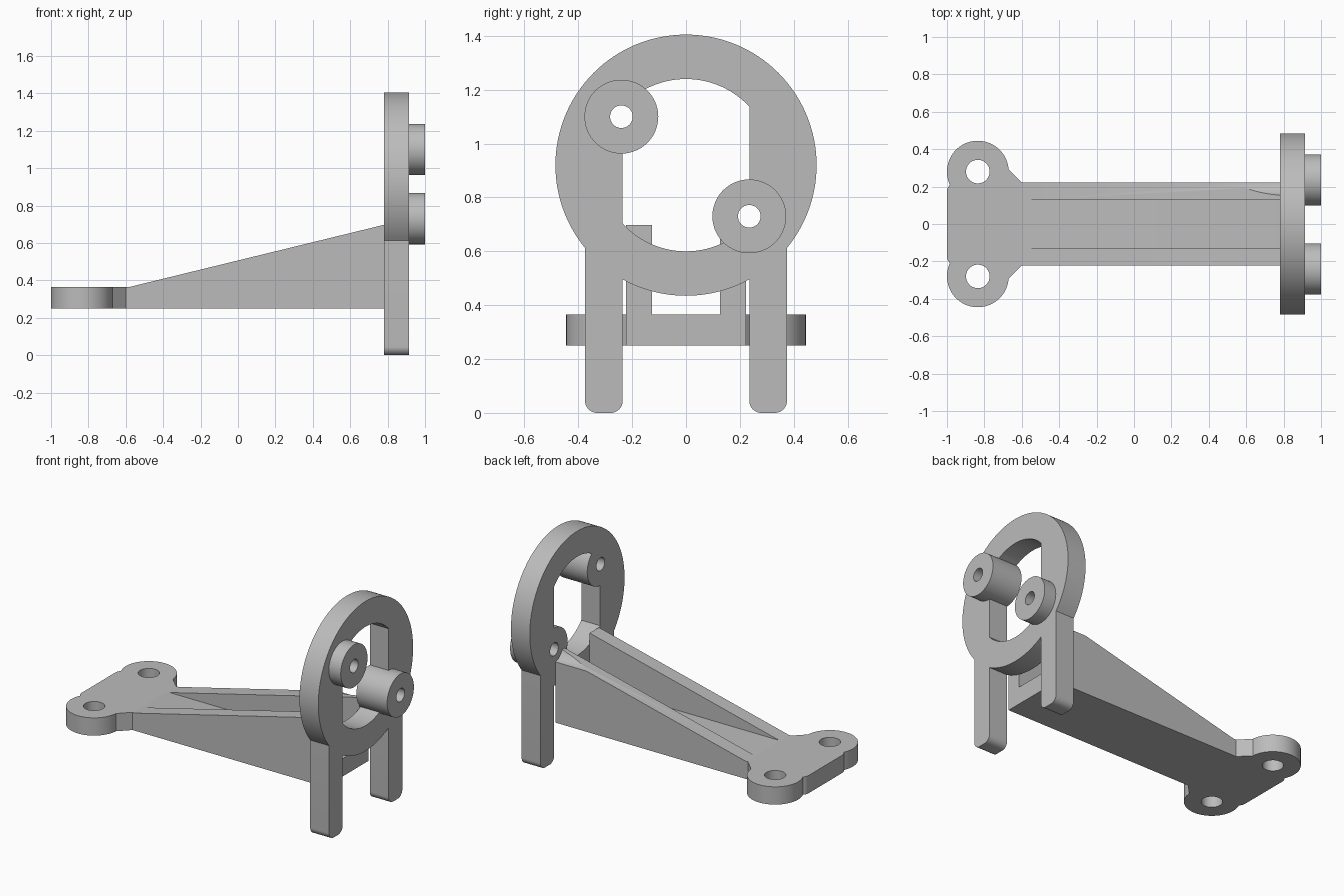
import bpy
import bmesh
from math import pi, cos, sin

cube = bpy.data.objects.get("Cube")
if cube:
    bpy.data.objects.remove(cube, do_unlink=True)

GREY = (0.5, 0.5, 0.5, 1.0)
mat = bpy.data.materials.new("plain grey")
mat.use_nodes = True
mat.diffuse_color = GREY
mat.node_tree.nodes["Principled BSDF"].inputs["Base Color"].default_value = GREY


def arc(cu, cv, r, start=0, end=2 * pi, steps=96):
    """Points of an arc; a full turn leaves out the repeated last point."""
    full = end - start >= 2 * pi
    count = steps if full else steps + 1
    return [(cu + r * cos(start + (end - start) * i / steps),
             cv + r * sin(start + (end - start) * i / steps)) for i in range(count)]


def prism(name, points, axis, lo, hi):
    """Extrude a flat outline along x (y,z), y (x,z) or z (x,y)."""
    place = {"x": lambda u, v: (lo, u, v),
             "y": lambda u, v: (u, lo, v),
             "z": lambda u, v: (u, v, lo)}[axis]
    bm = bmesh.new()
    face = bm.faces.new([bm.verts.new(place(u, v)) for u, v in points])
    out = bmesh.ops.extrude_face_region(bm, geom=[face])
    shift = [(hi - lo) if a == axis else 0 for a in "xyz"]
    new = [g for g in out["geom"] if isinstance(g, bmesh.types.BMVert)]
    bmesh.ops.translate(bm, verts=new, vec=shift)
    bmesh.ops.recalc_face_normals(bm, faces=bm.faces)
    mesh = bpy.data.meshes.new(name)
    bm.to_mesh(mesh)
    bm.free()
    mesh.materials.append(mat)
    obj = bpy.data.objects.new(name, mesh)
    bpy.context.collection.objects.link(obj)
    return obj


def combine(target, other, operation):
    """Boolean the other solid into the target, then discard it."""
    mod = target.modifiers.new("combine", "BOOLEAN")
    mod.operation, mod.solver, mod.object = operation, "EXACT", other
    bpy.context.view_layer.objects.active = target
    bpy.ops.object.modifier_apply(modifier=mod.name)
    bpy.data.objects.remove(other, do_unlink=True)


def finish(obj):
    bpy.ops.object.select_all(action="DESELECT")
    obj.select_set(True)
    bpy.context.view_layer.objects.active = obj
    bpy.ops.object.shade_smooth_by_angle(angle=pi / 6)


BACK, FACE, TIP = 0.78, 0.915, 1.0      # ring thickness and boss end along x
RING_Z = 0.92
BOSSES = [(-0.24, 1.10), (0.235, 0.73)]

# Ring with two legs running up through its sides
ring = prism("ring_frame", arc(0, RING_Z, 0.485, steps=128), "x", BACK, FACE)
combine(ring, prism("ring_hole", arc(0, RING_Z, 0.32, steps=128), "x", 0.7, 1.1), "DIFFERENCE")
for side in (-1, 1):
    mid, half, r = side * 0.305, 0.07, 0.045
    outline = [(mid + half, 1.18), (mid - half, 1.18)]
    outline += arc(mid - half + r, r, r, pi, 1.5 * pi, 12)
    outline += arc(mid + half - r, r, r, 1.5 * pi, 2 * pi - 1e-6, 12)
    combine(ring, prism("leg", outline, "x", BACK, FACE), "UNION")

# Screw bosses
for y, z in BOSSES:
    combine(ring, prism("boss", arc(y, z, 0.137), "x", BACK, TIP), "UNION")
for y, z in BOSSES:
    combine(ring, prism("boss_hole", arc(y, z, 0.042, steps=48), "x", 0.7, 1.1), "DIFFERENCE")
finish(ring)

# Arm floor with rounded rear corners
LOW, TOP, HALF = 0.25, 0.365, 0.222
r = 0.05
floor = [(BACK, -HALF), (BACK, HALF)]
floor += arc(-1 + r, HALF - r, r, pi / 2, pi, 12)
floor += arc(-1 + r, -HALF + r, r, pi, 1.5 * pi, 12)
arm = prism("arm", floor, "z", LOW, TOP)

# Mounting ears with gussets, and sloping side walls
EAR_X, EAR_Y = -0.835, 0.28
for side in (-1, 1):
    combine(arm, prism("ear", arc(EAR_X, side * EAR_Y, 0.165), "z", LOW, TOP), "UNION")
    gusset = [(-0.8, side * 0.15), (-0.6, side * 0.15), (-0.6, side * HALF),
              (-0.672, side * 0.294), (-0.8, side * 0.294)]
    combine(arm, prism("gusset", gusset, "z", LOW, TOP), "UNION")
    y0, y1 = sorted((side * 0.127, side * HALF))
    slope = [(-0.58, TOP), (-0.58, LOW), (BACK, LOW), (BACK, 0.697)]
    combine(arm, prism("wall", slope, "y", y0, y1), "UNION")
for side in (-1, 1):
    combine(arm, prism("ear_hole", arc(EAR_X, side * EAR_Y, 0.063, steps=64), "z", 0, 1), "DIFFERENCE")

# Tool clearance groove in the wall behind the lower boss
y, z = BOSSES[1]
combine(arm, prism("groove", arc(y, z, 0.088), "x", 0.3, 0.9), "DIFFERENCE")
finish(arm)
